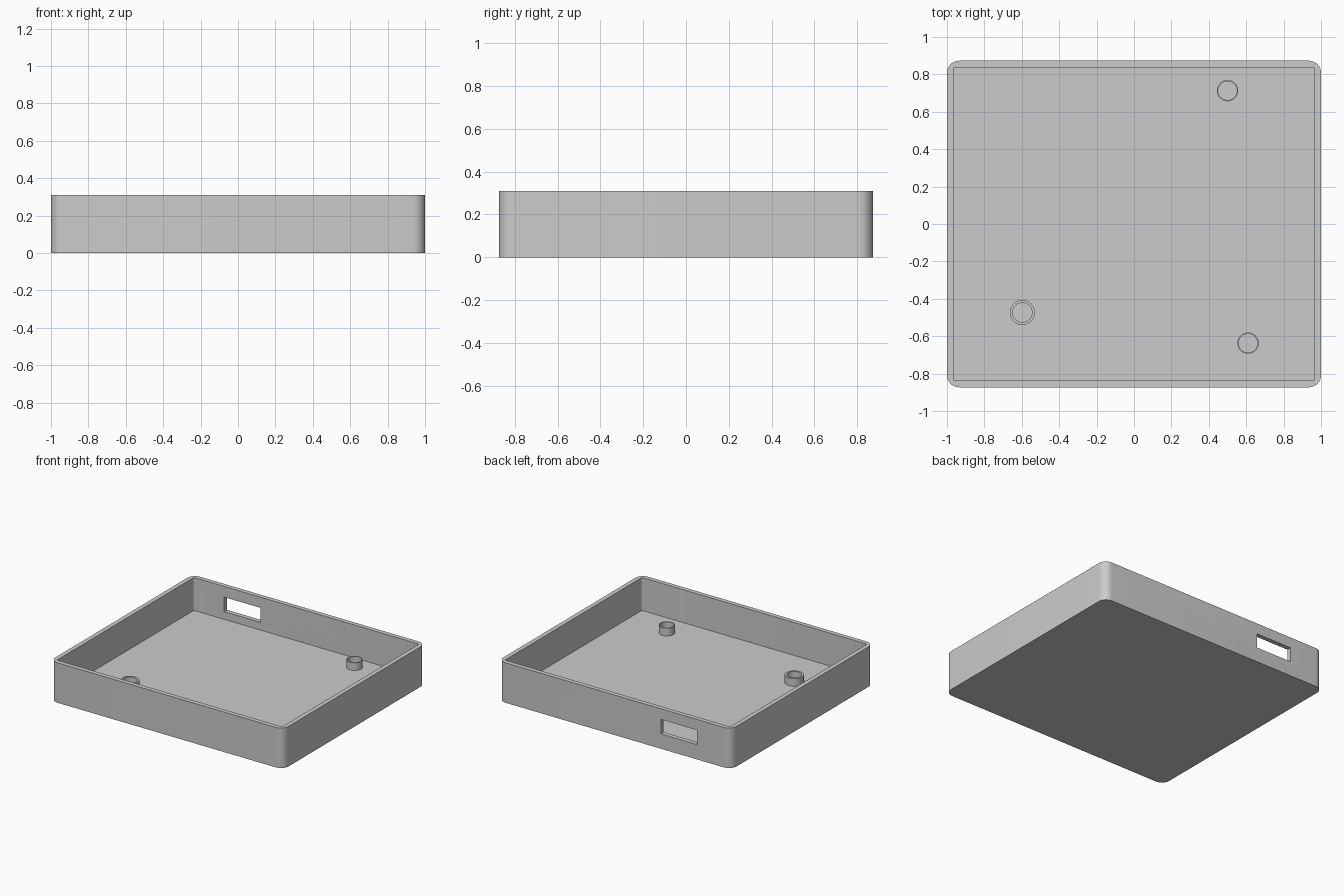
import bpy
import bmesh
import math

# Remove the default cube
cube = bpy.data.objects.get("Cube")
if cube:
    bpy.data.objects.remove(cube, do_unlink=True)

HALF_X, HALF_Y, HEIGHT = 1.0, 0.873, 0.31
WALL, FLOOR = 0.035, 0.055
BOSS_TOP = 0.115

grey = bpy.data.materials.new("light grey plastic")
grey.use_nodes = True
colour = (0.6, 0.6, 0.6, 1.0)
grey.diffuse_color = colour
grey.node_tree.nodes["Principled BSDF"].inputs["Base Color"].default_value = colour


def make_object(name, bm):
    """Turn a bmesh into a linked object with the shared material."""
    bmesh.ops.recalc_face_normals(bm, faces=bm.faces)
    mesh = bpy.data.meshes.new(name)
    bm.to_mesh(mesh)
    bm.free()
    mesh.materials.append(grey)
    obj = bpy.data.objects.new(name, mesh)
    bpy.context.collection.objects.link(obj)
    return obj


def rounded_box(name, x0, x1, y0, y1, z0, z1, radius=0.0, segments=10):
    """Upright prism with a rounded rectangular outline."""
    bm = bmesh.new()
    bmesh.ops.create_cube(bm, size=1.0)
    for v in bm.verts:
        v.co.x = x1 if v.co.x > 0 else x0
        v.co.y = y1 if v.co.y > 0 else y0
        v.co.z = z1 if v.co.z > 0 else z0
    if radius:
        uprights = [e for e in bm.edges
                    if abs(e.verts[0].co.z - e.verts[1].co.z) > 0.01]
        bmesh.ops.bevel(bm, geom=uprights, offset=radius, segments=segments,
                        profile=0.5, affect='EDGES')
    return make_object(name, bm)


def activate(obj):
    bpy.ops.object.select_all(action='DESELECT')
    obj.select_set(True)
    bpy.context.view_layer.objects.active = obj


def cut(target, cutter):
    """Subtract the cutter from the target, then discard it."""
    cutter.hide_render = True
    mod = target.modifiers.new("cut", 'BOOLEAN')
    mod.operation = 'DIFFERENCE'
    mod.solver = 'EXACT'
    mod.object = cutter
    activate(target)
    bpy.ops.object.modifier_apply(modifier=mod.name)
    bpy.data.objects.remove(cutter, do_unlink=True)


def smooth(obj):
    activate(obj)
    bpy.ops.object.shade_smooth_by_angle(angle=math.radians(30))


def boss(name, x, y, outer, inner, sides=48):
    """Hollow round post standing on the floor."""
    bm = bmesh.new()
    profile = [(outer, FLOOR - 0.005), (outer, BOSS_TOP),
               (inner, BOSS_TOP), (inner, FLOOR - 0.005)]
    rings = []
    for r, z in profile:
        rings.append([bm.verts.new((x + r * math.cos(math.tau * i / sides),
                                    y + r * math.sin(math.tau * i / sides), z))
                      for i in range(sides)])
    for k, ring in enumerate(rings):
        after = rings[(k + 1) % len(rings)]
        for i in range(sides):
            j = (i + 1) % sides
            bm.faces.new((ring[i], ring[j], after[j], after[i]))
    smooth(make_object(name, bm))


# Open tray: rounded outer block with the inside hollowed out
tray = rounded_box("tray", -HALF_X, HALF_X, -HALF_Y, HALF_Y, 0, HEIGHT, 0.065)
cut(tray, rounded_box("hollow_cutter", WALL - HALF_X, HALF_X - WALL,
                      WALL - HALF_Y, HALF_Y - WALL, FLOOR, 0.5, 0.01, 4))

# Connector slot through the back wall
cut(tray, rounded_box("slot_cutter", -0.705, -0.395,
                      HALF_Y - 2 * WALL, HALF_Y + WALL, 0.115, 0.227))
smooth(tray)

# Mounting posts on the floor
boss("back_left_post", 0.50, 0.713, 0.057, 0.05)
boss("front_left_post", 0.61, -0.637, 0.057, 0.05)
boss("front_right_post", -0.597, -0.473, 0.067, 0.052)

bpy.ops.object.select_all(action='DESELECT')
